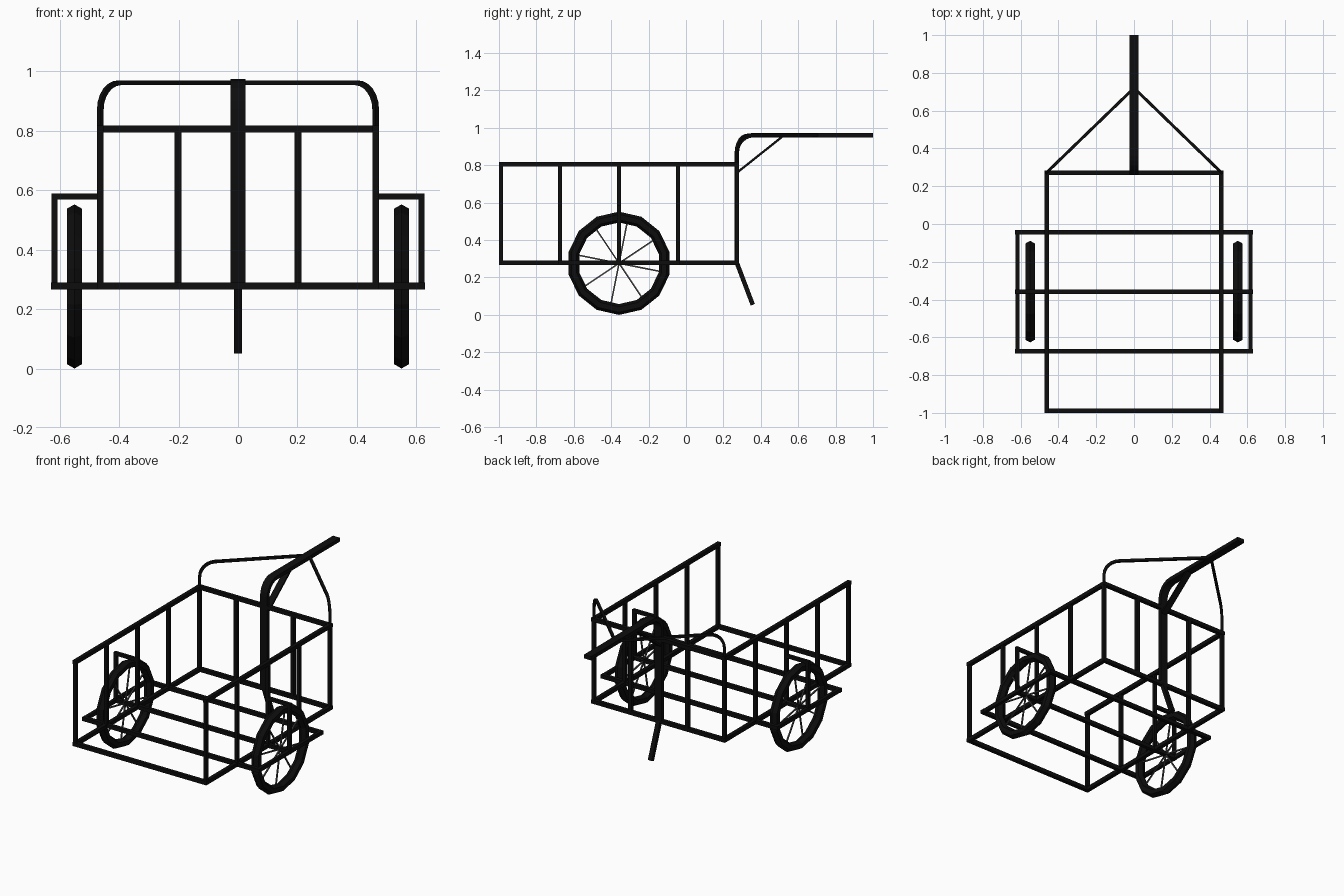
import bpy, bmesh, math
from mathutils import Vector, Matrix

if "Cube" in bpy.data.objects:
    bpy.data.objects.remove(bpy.data.objects["Cube"])

T = 0.024                                   # tube thickness
X, XO = 0.463, 0.617                        # basket and outrigger half widths
ZB, ZT = 0.278, 0.805                       # bottom and top rails
YS = [-0.988 + 0.315 * i for i in range(5)]  # evenly spaced post rows
YF, YB, YA = YS[0], YS[4], YS[2]


def material(name, v):
    m = bpy.data.materials.new(name)
    m.diffuse_color = (v, v, v, 1)
    m.use_nodes = True
    m.node_tree.nodes["Principled BSDF"].inputs["Base Color"].default_value = m.diffuse_color
    return m


BLACK = material("black_paint", 0.004)
STEEL = material("spoke_steel", 0.06)


def sweep(name, pts, side=None, w=T, h=T, mat=BLACK):
    """Rectangular tube along a planar path; 'side' is the plane normal."""
    pts = [Vector(p) for p in pts]
    if side is None:
        d = (pts[-1] - pts[0]).normalized()
        side = (0, 0, 1) if abs(d.z) < 0.5 else (1, 0, 0)
    side = Vector(side).normalized()
    segs = [(b - a).normalized() for a, b in zip(pts, pts[1:])]
    bm = bmesh.new()
    rings = []
    for i, p in enumerate(pts):
        a, b = segs[max(i - 1, 0)], segs[min(i, len(segs) - 1)]
        t = (a + b).normalized()
        n = side.cross(t) / max(t.dot(a), 0.3)
        rings.append([bm.verts.new(p + side * (w / 2 * u) + n * (h / 2 * v))
                      for u, v in ((-1, -1), (1, -1), (1, 1), (-1, 1))])
    for r, s in zip(rings, rings[1:]):
        for k in range(4):
            bm.faces.new((r[k], r[(k + 1) % 4], s[(k + 1) % 4], s[k]))
    bm.faces.new(rings[0][::-1])
    bm.faces.new(rings[-1])
    bmesh.ops.recalc_face_normals(bm, faces=bm.faces)
    me = bpy.data.meshes.new(name)
    bm.to_mesh(me)
    bm.free()
    me.materials.append(mat)
    ob = bpy.data.objects.new(name, me)
    bpy.context.collection.objects.link(ob)
    return ob


def bend(base, direction, length, z0, z1, r, n=6):
    """Path going up from base, rounding over, then running level."""
    base, d = Vector(base), Vector(direction).normalized()
    up = Vector((0, 0, 1))
    pts = [base + up * z0]
    for i in range(n + 1):
        a = math.pi / 2 * i / n
        pts.append(base + d * (r - r * math.cos(a)) + up * (z1 - r + r * math.sin(a)))
    pts.append(base + d * length + up * z1)
    return pts


E = T / 2
# cross bars: basket ends, outrigger bars with the axle in the middle
sweep("front_floor_bar", [(-X - E, YF, ZB), (X + E, YF, ZB)])
sweep("back_floor_bar", [(-X - E, YB, ZB), (X + E, YB, ZB)])
sweep("back_top_rail", [(-X - E, YB, ZT), (X + E, YB, ZT)])
for name, y in zip(("front_cross_bar", "axle_bar", "back_cross_bar"), YS[1:4]):
    sweep(name, [(-XO - E, y, ZB), (XO + E, y, ZB)])

for s, tag in ((-1, "left"), (1, "right")):
    # side panel
    sweep(tag + "_floor_rail", [(s * X, YF - E, ZB), (s * X, YB + E, ZB)], w=T)
    sweep(tag + "_top_rail", [(s * X, YF - E, ZT), (s * X, YB + E, ZT)], w=T)
    for i, y in enumerate(YS):
        sweep(f"{tag}_side_post_{i}", [(s * X, y, ZB), (s * X, y, ZT)], w=0.021, h=0.021)
    sweep(tag + "_back_post", [(s * 0.202, YB, ZB), (s * 0.202, YB, ZT)])
    # outrigger and arch over the wheel
    sweep(tag + "_outrigger_rail", [(s * XO, YS[1] - E, ZB), (s * XO, YS[3] + E, ZB)], h=0.02)
    sweep(tag + "_wheel_arch", [(s * XO, YA, ZB), (s * XO, YA, 0.578), (s * X, YA, 0.578)],
          side=(0, 1, 0), w=0.02, h=0.02)
    # tyre: 14 sides with a hexagonal section, one corner at the bottom
    bpy.ops.mesh.primitive_torus_add(major_segments=14, minor_segments=6,
                                     major_radius=0.247, minor_radius=0.029,
                                     location=(s * 0.55, YA, 0.276),
                                     rotation=(0, math.pi / 2, 0))
    tyre = bpy.context.object
    tyre.name = tag + "_tyre"
    tyre.data.materials.append(BLACK)
    # spokes
    for k in range(8):
        a = math.radians(11.25 + 22.5 + 45 * k)
        hub = Vector((s * 0.55, YA, 0.276))
        rim = hub + Vector((0, math.cos(a), math.sin(a))) * 0.24
        sweep(f"{tag}_spoke_{k}", [hub, rim], side=(1, 0, 0), w=0.008, h=0.008, mat=STEEL)
    # rounded bow from basket corner to the handle
    d = Vector((-s * X, 0.72 - YB, 0))
    sweep(tag + "_handle_bow", bend((s * X, YB, 0), d, d.length, ZT, 0.961, 0.09),
          side=(d.y, -d.x, 0), w=0.016, h=0.016)

# pull handle, brace and prop leg
sweep("handle", bend((0, YB, 0), (0, 1, 0), 1.0 - YB, ZB - E, 0.961, 0.09),
      side=(1, 0, 0), w=0.05, h=T)
sweep("handle_brace", [(0, YB, 0.76), (0, 0.525, 0.961)], side=(1, 0, 0), w=0.04, h=0.012)
sweep("prop_leg", [(0, YB, ZB), (0, 0.357, 0.054)], side=(1, 0, 0), w=0.028, h=T)
